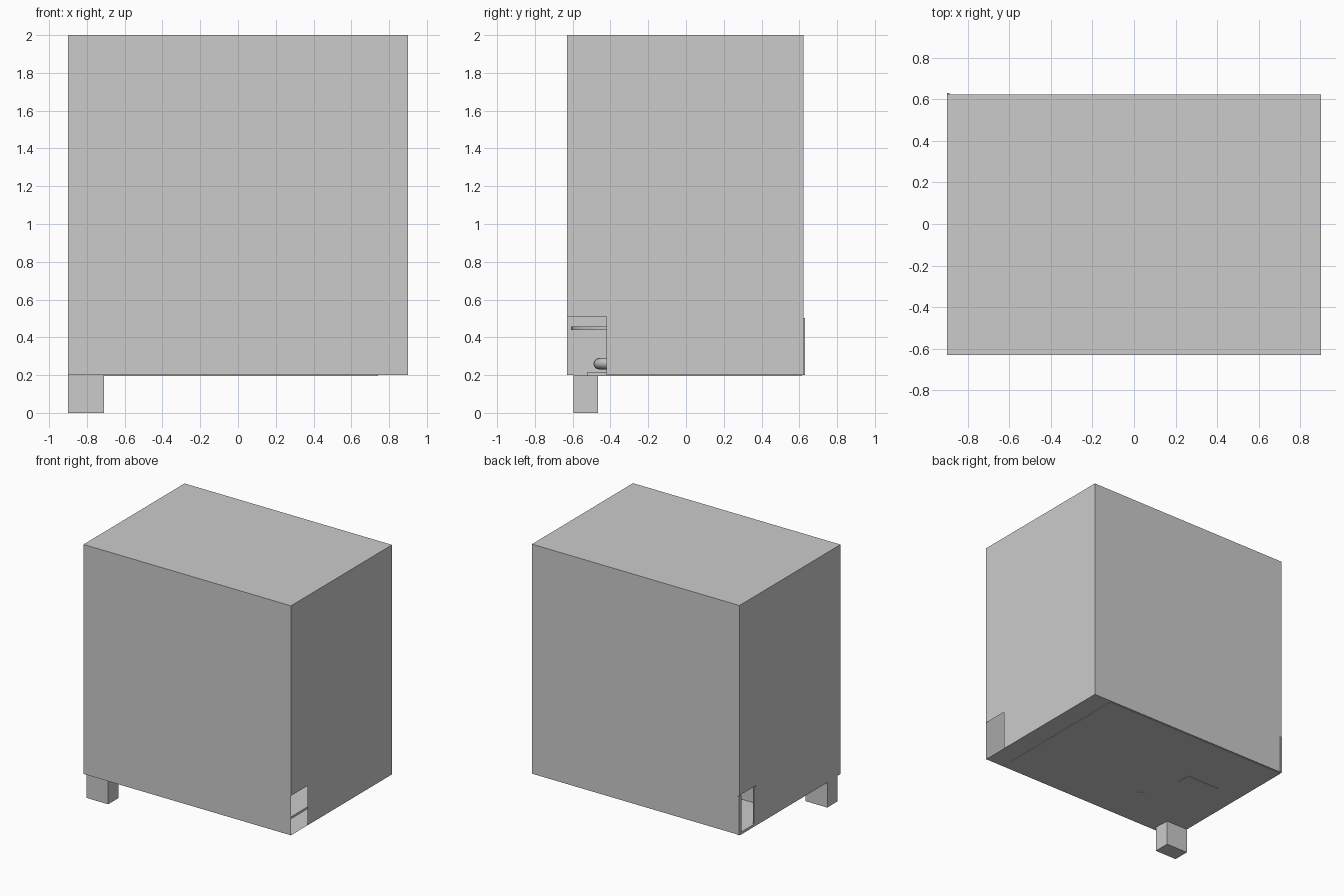
import bpy, math

if "Cube" in bpy.data.objects:
    bpy.data.objects.remove(bpy.data.objects["Cube"])

X0, X1, Y0, Y1, Z0, Z1 = -0.9, 0.9, -0.629, 0.623, 0.2, 2.0
DOOR_W, DOOR_TOP = 0.207, 0.51


def mesh_object(name, verts, faces):
    me = bpy.data.meshes.new(name)
    me.from_pydata(verts, [], faces)
    me.update()
    ob = bpy.data.objects.new(name, me)
    bpy.context.collection.objects.link(ob)
    return ob


def box(name, x0, x1, y0, y1, z0, z1):
    v = [(x, y, z) for x in (x0, x1) for y in (y0, y1) for z in (z0, z1)]
    f = [(0, 1, 3, 2), (4, 6, 7, 5), (0, 4, 5, 1), (2, 3, 7, 6), (0, 2, 6, 4), (1, 5, 7, 3)]
    return mesh_object(name, v, f)


def wall(name, verts):
    return mesh_object(name, verts, [tuple(range(len(verts)))])


# thin room shell: floor, roof, front and back
wall("floor", [(X0, Y0, Z0), (X0, Y1, Z0), (X1, Y1, Z0), (X1, Y0, Z0)])
wall("roof", [(X0, Y0, Z1), (X1, Y0, Z1), (X1, Y1, Z1), (X0, Y1, Z1)])
wall("front_wall", [(X0, Y0, Z0), (X1, Y0, Z0), (X1, Y0, Z1), (X0, Y0, Z1)])
wall("back_wall", [(X1, Y1, Z0), (X0, Y1, Z0), (X0, Y1, Z1), (X1, Y1, Z1)])

# side walls, each with a doorway cut out of one corner
for name, x, corner, far, s in (("right_wall", X1, Y0, Y1, 1), ("left_wall", X0, Y1, Y0, -1)):
    edge = corner + s * DOOR_W
    outline = [(edge, Z0), (far, Z0), (far, Z1), (corner, Z1), (corner, DOOR_TOP), (edge, DOOR_TOP)]
    wall(name, [(x, y, z) for y, z in outline])

# jambs of the left doorway
for name, y0, y1 in (("outer_jamb", 0.60, 0.629), ("inner_jamb", 0.416, 0.44)):
    box(name, X0, X0 + 0.012, y0, y1, Z0, 0.503)

# raised floor panel, showing slightly underneath
box("floor_panel", X0, 0.74, -0.525, 0.615, 0.196, 0.215)

# single support block
box("support_block", -0.9, -0.71, -0.595, -0.465, 0.0, 0.2)

# cabinet inside the room
box("cabinet", -0.70, -0.40, 0.035, 0.147, 0.194, 0.45)

# round table inside: top, post and foot ring
tx, ty = -0.30, -0.28
for name, r, z0, z1 in (("table_top", 0.33, 0.44, 0.457), ("table_post", 0.032, 0.194, 0.44)):
    bpy.ops.mesh.primitive_cylinder_add(vertices=32, radius=r, depth=z1 - z0,
                                        location=(tx, ty, (z0 + z1) / 2))
    bpy.context.object.name = name
    bpy.ops.object.shade_smooth_by_angle(angle=math.radians(30))
bpy.ops.mesh.primitive_torus_add(major_segments=32, minor_segments=12, major_radius=0.18,
                                 minor_radius=0.03, location=(tx, ty, 0.26))
bpy.context.object.name = "table_foot_ring"
bpy.ops.object.shade_smooth_by_angle(angle=math.radians(40))
